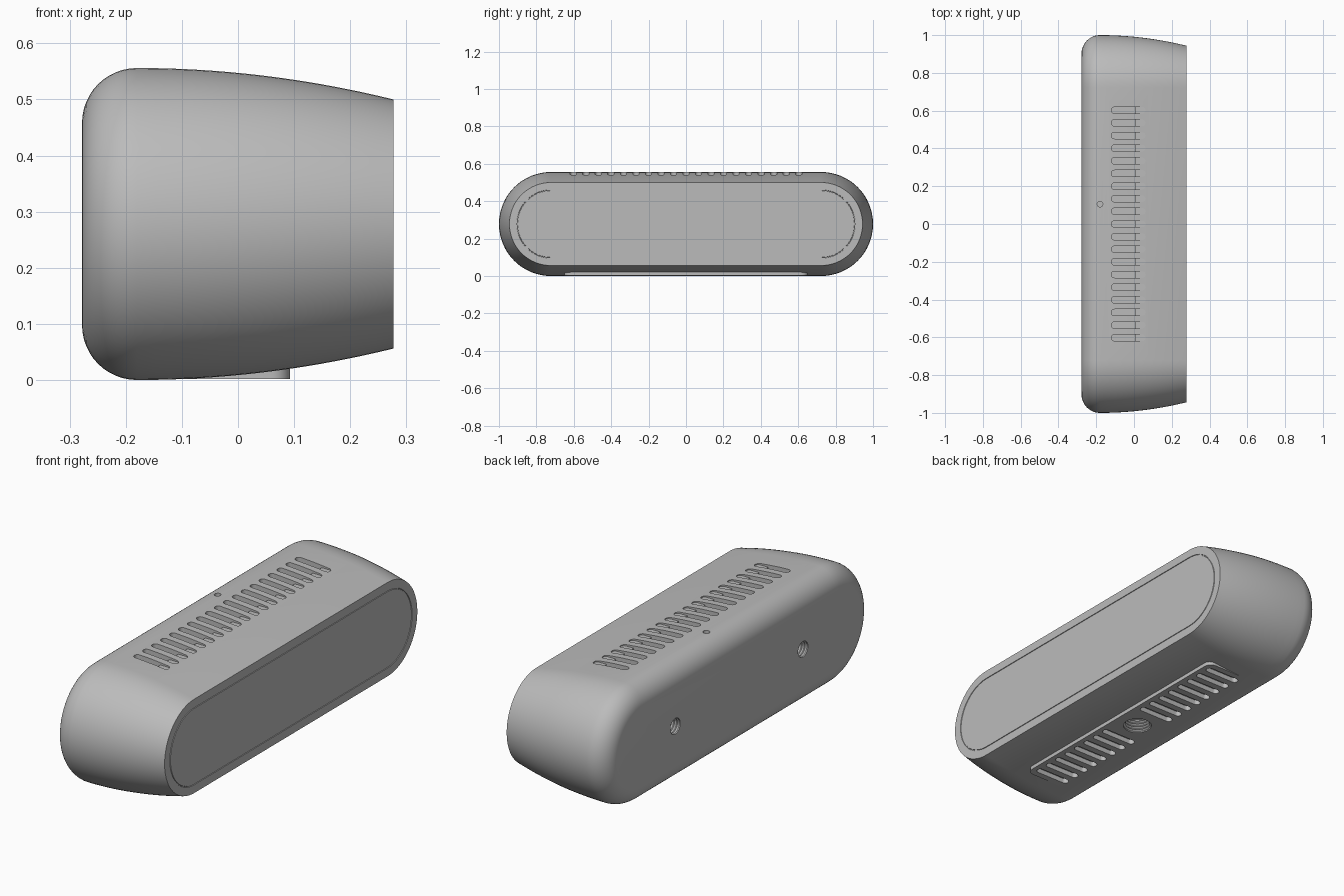
import bpy, bmesh, math
from mathutils import Vector

if "Cube" in bpy.data.objects:
    bpy.data.objects.remove(bpy.data.objects["Cube"])

R, STRAIGHT = 0.278, 0.722      # body half height, half length of straight run
X_BACK, X_FRONT, X_WIDE = -0.278, 0.277, -0.18
PITCH = 0.0669

grey = bpy.data.materials.new("shell grey")
grey.diffuse_color = (0.5, 0.5, 0.5, 1)
grey.use_nodes = True
grey.node_tree.nodes["Principled BSDF"].inputs["Base Color"].default_value = grey.diffuse_color


def finish(name, bm):
    bmesh.ops.recalc_face_normals(bm, faces=bm.faces)
    me = bpy.data.meshes.new(name)
    bm.to_mesh(me)
    bm.free()
    me.materials.append(grey)
    ob = bpy.data.objects.new(name, me)
    bpy.context.collection.objects.link(ob)
    return ob


def select(ob):
    bpy.ops.object.select_all(action='DESELECT')
    ob.select_set(True)
    bpy.context.view_layer.objects.active = ob


def loft(bm, rings):
    """Skin closed rings of equal length and cap both ends."""
    vs = [[bm.verts.new(p) for p in ring] for ring in rings]
    n = len(vs[0])
    for a, b in zip(vs, vs[1:]):
        for i in range(n):
            j = (i + 1) % n
            bm.faces.new((a[i], a[j], b[j], b[i]))
    bm.faces.new(vs[0][::-1])
    bm.faces.new(vs[-1])


def prism(bm, pts, offset):
    loft(bm, [[Vector(p) for p in pts], [Vector(p) + Vector(offset) for p in pts]])


def rounded(x0, x1, y0, y1, r, z, seg=8):
    """Rectangle outline with rounded corners, in the xy plane."""
    pts = []
    for k, (cx, cy) in enumerate([(x1 - r, y1 - r), (x0 + r, y1 - r),
                                  (x0 + r, y0 + r), (x1 - r, y0 + r)]):
        for i in range(seg + 1):
            a = math.pi / 2 * (k + i / seg)
            pts.append((cx + r * math.cos(a), cy + r * math.sin(a), z))
    return pts


def circle(c, r, axis, n=32):
    out = []
    for i in range(n):
        u, v = r * math.cos(math.tau * i / n), r * math.sin(math.tau * i / n)
        out.append((c[0], c[1] + u, c[2] + v) if axis == 'x' else (c[0] + u, c[1] + v, c[2]))
    return out


def stadium(x, r, seg=32):
    pts = []
    for s, start in ((1, -0.5), (-1, 0.5)):
        for i in range(seg + 1):
            a = math.pi * (start + i / seg)
            pts.append((x, s * STRAIGHT + r * math.cos(a), R + r * math.sin(a)))
    return pts


def cut(ob, cutter):
    m = ob.modifiers.new("cut", 'BOOLEAN')
    m.operation, m.solver, m.object = 'DIFFERENCE', 'EXACT', cutter
    select(ob)
    bpy.ops.object.modifier_apply(modifier=m.name)


# Body: rounded back edge, tapering sides, fine groove around the front panel
fillet = X_WIDE - X_BACK
profile = []
for i in range(13):
    a = math.pi / 2 * i / 12
    profile.append((X_WIDE - fillet * math.cos(a), R - fillet + fillet * math.sin(a)))
for i in range(1, 15):
    t = i / 14
    profile.append((X_WIDE + (X_FRONT - X_WIDE) * t, R - 0.056 * t * t))
profile += [(X_FRONT, 0.183), (X_FRONT - 0.003, 0.182),
            (X_FRONT - 0.003, 0.179), (X_FRONT, 0.178)]
bm = bmesh.new()
loft(bm, [stadium(x, r) for x, r in profile])
body = finish("body", bm)

# Base pad under the body
bm = bmesh.new()
prism(bm, rounded(-0.13, 0.093, -0.65, 0.65, 0.035, 0.002), (0, 0, 0.058))
pad = finish("base_pad", bm)

# Cutters: top vents (shallow, then deeper rear half), bottom vents, holes
ys = [PITCH * i for i in range(-9, 10)]
bm = bmesh.new()
for y in ys:
    prism(bm, rounded(-0.12, 0.06, y - 0.017, y + 0.017, 0.0165, 0.536), (0, 0, 0.1))
top_vents = finish("top_vent_cutter", bm)

bm = bmesh.new()
for y in ys:
    pts = [p for p in rounded(-0.12, 0.06, y - 0.017, y + 0.017, 0.0165, 0.522)]
    prism(bm, [(min(p[0], 0.005), p[1], p[2]) for p in pts
               if p[0] < 0 or abs(abs(p[1] - y) - 0.017) < 1e-5], (0, 0, 0.1))
rear_vents = finish("rear_vent_cutter", bm)

bm = bmesh.new()
for y in ys:
    if abs(y) > 0.1:
        prism(bm, rounded(-0.11, 0.07, y - 0.017, y + 0.017, 0.0165, -0.05), (0, 0, 0.075))
bottom_vents = finish("bottom_vent_cutter", bm)

bm = bmesh.new()
prism(bm, circle((-0.02, 0, -0.05), 0.064, 'z'), (0, 0, 0.12))
mount_hole = finish("mount_hole_cutter", bm)

bm = bmesh.new()
for y in (-0.477, 0.477):
    prism(bm, circle((-0.35, y, R), 0.037, 'x'), (0.14, 0, 0))
prism(bm, circle((-0.18, 0.105, 0.54), 0.015, 'z', 20), (0, 0, 0.1))
holes = finish("hole_cutter", bm)

for c in (top_vents, rear_vents, bottom_vents, mount_hole, holes):
    cut(body, c)
for c in (bottom_vents, mount_hole):
    cut(pad, c)
for c in (top_vents, rear_vents, bottom_vents, mount_hole, holes):
    bpy.data.objects.remove(c, do_unlink=True)


# Screw threads: ridge rings lining each mounting hole
def thread(name, centre, axis, r, depth, count):
    bm = bmesh.new()
    step = depth / count
    d = Vector((1, 0, 0)) if axis == 'x' else Vector((0, 0, 1))
    for i in range(count):
        c = Vector(centre) + d * step * (i + 0.5)
        loft(bm, [circle(c - d * step * 0.4, r, axis), circle(c, r * 0.86, axis),
                  circle(c + d * step * 0.4, r, axis)])
    # keep only the ridge walls, not the caps
    bmesh.ops.delete(bm, geom=[f for f in bm.faces if len(f.verts) > 4], context='FACES')
    return finish(name, bm)


threads = [thread("mount_thread", (-0.02, 0, 0.006), 'z', 0.064, 0.06, 4)]
for side, y in (("left", 0.477), ("right", -0.477)):
    threads.append(thread(side + "_back_thread", (X_BACK + 0.004, y, R), 'x', 0.037, 0.06, 4))

for ob in [body, pad] + threads:
    select(ob)
    bpy.ops.object.shade_smooth_by_angle(angle=math.radians(30))
